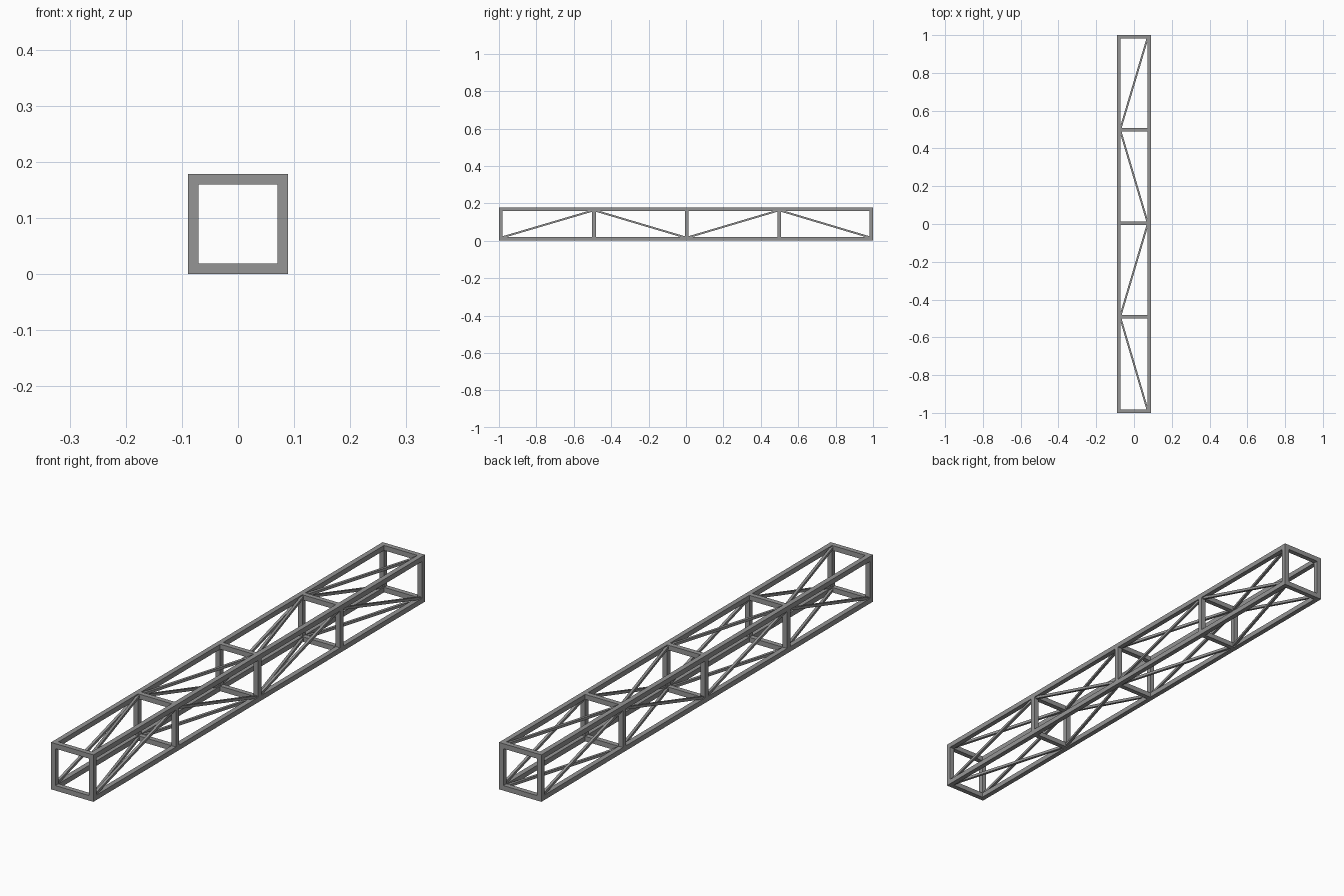
import bpy
from mathutils import Vector

if "Cube" in bpy.data.objects:
    bpy.data.objects.remove(bpy.data.objects["Cube"])

T = 0.019            # chord and frame bar thickness
D = 0.010            # diagonal brace thickness
W = 0.179            # overall width and height
C = W / 2 - T / 2    # chord centre offset
I = W / 2 - T        # inner face offset
R = I + 0.003        # brace end offset
ZC = W / 2
E = 1 - T / 2
NODES = [-E, -0.492, 0.003, 0.498, E]

grey = bpy.data.materials.new("dark_grey")
grey.diffuse_color = (0.3, 0.3, 0.3, 1)
grey.use_nodes = True
grey.node_tree.nodes["Principled BSDF"].inputs["Base Color"].default_value = grey.diffuse_color


def box(name, loc, size):
    bpy.ops.mesh.primitive_cube_add(size=1, location=loc)
    o = bpy.context.object
    o.name = name
    o.scale = size
    o.data.materials.append(grey)
    return o


def brace(name, a, b):
    """Square bar running from a to b."""
    a, b = Vector(a), Vector(b)
    d = b - a
    o = box(name, (a + b) / 2, (D, D, d.length))
    o.rotation_euler = d.to_track_quat('Z', 'Y').to_euler()


# Four long corner chords
for sx in (-1, 1):
    for sz in (-1, 1):
        box("corner_chord", (sx * C, 0, ZC + sz * C), (T, 2, T))

# Square frames at every node
for y in NODES:
    for s in (-1, 1):
        box("frame_post", (s * C, y, ZC), (T, T, 2 * I))
        box("frame_crossbar", (0, y, ZC + s * C), (2 * I, T, T))

# Zigzag braces on all four long sides
for i in range(4):
    y0, y1 = NODES[i], NODES[i + 1]
    k = R if i % 2 == 0 else -R
    for s in (-1, 1):
        brace("side_brace", (s * C, y0, ZC - k), (s * C, y1, ZC + k))
        brace("flat_brace", (k, y0, ZC + s * C), (-k, y1, ZC + s * C))
